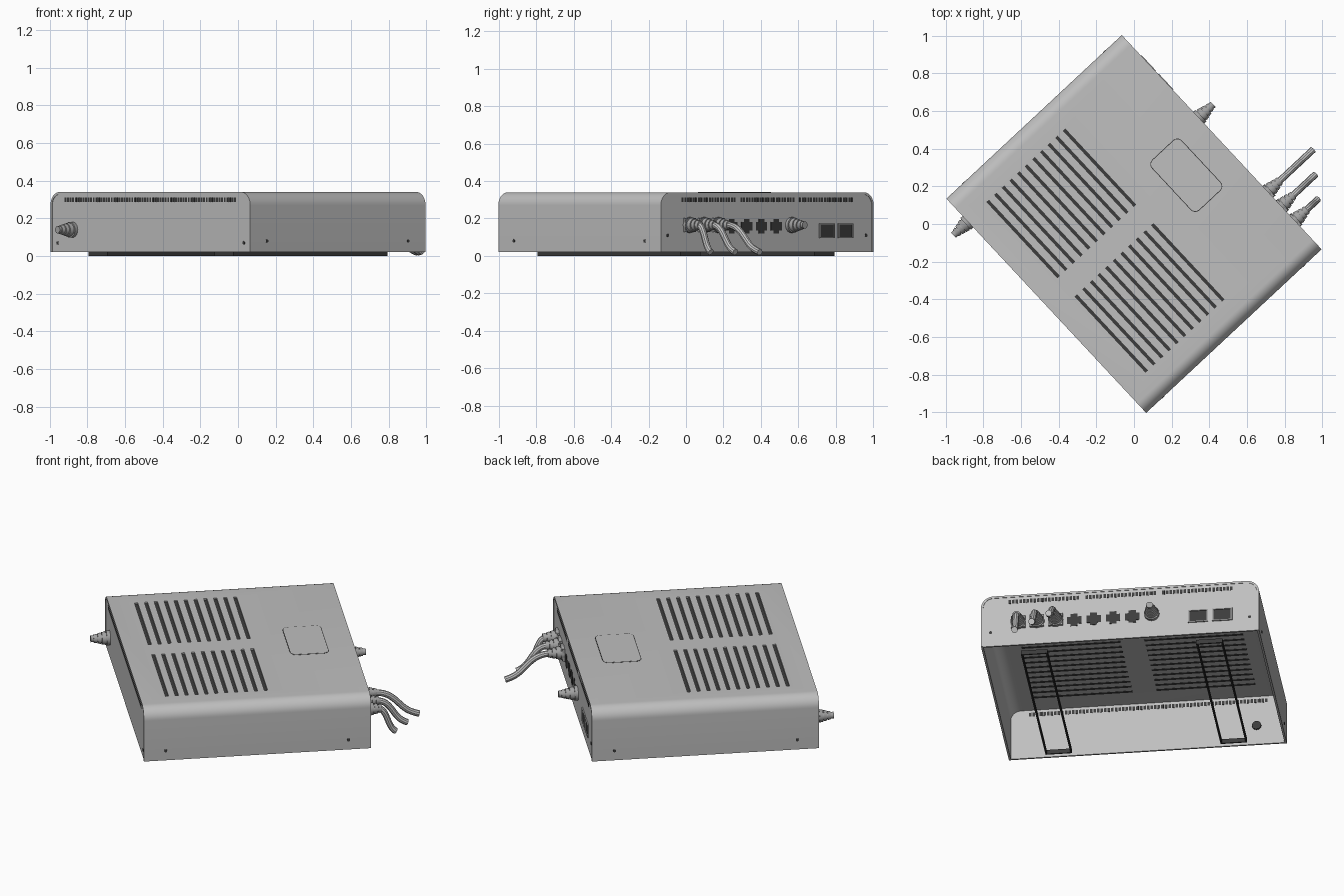
import bpy, bmesh, math
from mathutils import Matrix, Vector

if "Cube" in bpy.data.objects:
    bpy.data.objects.remove(bpy.data.objects["Cube"])

TURN = math.radians(-47)          # whole unit is turned on the ground
HX, HY, Z0, Z1, R, T = 0.778, 0.637, 0.022, 0.34, 0.07, 0.012


def material(name, v):
    m = bpy.data.materials.new(name)
    m.diffuse_color = (v, v, v, 1)
    m.use_nodes = True
    m.node_tree.nodes["Principled BSDF"].inputs["Base Color"].default_value = m.diffuse_color
    return m


GREY = material("case_grey", 0.52)
MID = material("connector_grey", 0.36)
LIGHT = material("cable_grey", 0.55)
DARK = material("dark_recess", 0.045)


def finish(bm, name, mat, smooth=False):
    bmesh.ops.recalc_face_normals(bm, faces=bm.faces)
    me = bpy.data.meshes.new(name)
    bm.to_mesh(me)
    bm.free()
    ob = bpy.data.objects.new(name, me)
    bpy.context.collection.objects.link(ob)
    ob.rotation_euler.z = TURN
    me.materials.append(mat)
    if smooth:
        shade(ob)
    return ob


def select(ob):
    bpy.ops.object.select_all(action='DESELECT')
    ob.select_set(True)
    bpy.context.view_layer.objects.active = ob


def shade(ob):
    select(ob)
    bpy.ops.object.shade_smooth_by_angle(angle=math.radians(35))


def boxes(name, mat, items):
    """items: (x0, x1, y0, y1, z0, z1)"""
    bm = bmesh.new()
    for x0, x1, y0, y1, z0, z1 in items:
        m = Matrix.Translation(((x0 + x1) / 2, (y0 + y1) / 2, (z0 + z1) / 2))
        m = m @ Matrix.Diagonal((x1 - x0, y1 - y0, z1 - z0, 1))
        bmesh.ops.create_cube(bm, size=1, matrix=m)
    return finish(bm, name, mat)


def arch(off, n=10):
    """Case outline in x/z, inset by off, from bottom left over the top."""
    r, pts = R - off, [(-HX + off, Z0)]
    for side, a0 in ((-1, 180), (1, 90)):
        for i in range(n + 1):
            a = math.radians(a0 - 90 * i / n)
            pts.append((side * (HX - R) + r * math.cos(a), Z1 - R + r * math.sin(a)))
    return pts + [(HX - off, Z0)]


def extrude(name, pts, y0, y1):
    bm = bmesh.new()
    f = bm.faces.new([bm.verts.new((x, y0, z)) for x, z in pts])
    g = bmesh.ops.extrude_face_region(bm, geom=[f])["geom"]
    bmesh.ops.translate(bm, vec=(0, y1 - y0, 0), verts=[v for v in g if isinstance(v, bmesh.types.BMVert)])
    return finish(bm, name, GREY)


def turned(name, mat, x, z, y, d, steps, seg=20):
    """Stack of cones along d * y; steps: (radius start, radius end, length)"""
    bm = bmesh.new()
    for r1, r2, h in steps:
        m = Matrix.Translation((x, y + d * h / 2, z)) @ Matrix.Rotation(-d * math.pi / 2, 4, 'X')
        bmesh.ops.create_cone(bm, cap_ends=True, segments=seg, radius1=r1, radius2=r2, depth=h, matrix=m)
        y += d * h
    return finish(bm, name, mat, True)


# Bent cover with two banks of cooling slots
cover = extrude("cover", arch(0) + arch(T)[::-1], -HY, HY)
slots = []
for i in range(11):
    y = -0.485 + i * 0.0555
    for x0, x1 in ((-0.62, -0.067), (0.067, 0.62)):
        slots.append((x0, x1, y - 0.009, y + 0.009))
cutter = boxes("slot_cutter", DARK, [s + (Z1 - 0.05, Z1 + 0.05) for s in slots])
cutter.hide_render = True
mod = cover.modifiers.new("slots", 'BOOLEAN')
mod.object, mod.operation, mod.solver = cutter, 'DIFFERENCE', 'EXACT'
select(cover)
bpy.ops.object.modifier_apply(modifier=mod.name)
bpy.data.objects.remove(cutter, do_unlink=True)
shade(cover)
boxes("slot_shadows", DARK, [s + (Z1 - T - 0.001, Z1 - 0.007) for s in slots])

# End panels sit just inside the cover
extrude("front_panel", arch(T * 0.7), -HY + 0.003, -HY + 0.013)
extrude("back_panel", arch(T * 0.7), HY - 0.013, HY - 0.003)


# Rounded square on top: thin dark seam under a plate
def rounded_plate(name, mat, hx, hy, r, z0, z1):
    bm = bmesh.new()
    vs = []
    for q, (sx, sy) in enumerate(((1, 1), (-1, 1), (-1, -1), (1, -1))):
        for i in range(7):
            a = math.radians(q * 90 + i * 15)
            vs.append(bm.verts.new((sx * (hx - r) + r * math.cos(a),
                                    0.38 + sy * (hy - r) + r * math.sin(a), z0)))
    f = bm.faces.new(vs)
    g = bmesh.ops.extrude_face_region(bm, geom=[f])["geom"]
    bmesh.ops.translate(bm, vec=(0, 0, z1 - z0), verts=[v for v in g if isinstance(v, bmesh.types.BMVert)])
    finish(bm, name, mat)


rounded_plate("lid_seam", DARK, 0.184, 0.109, 0.034, Z1 - 0.002, Z1 + 0.0008)
rounded_plate("lid_plate", GREY, 0.180, 0.105, 0.03, Z1 - 0.002, Z1 + 0.0016)


# Rows of small vents near the top of both panels
def vent_row(x0, x1, side):
    n = int((x1 - x0) / 0.02)
    ya, yb = sorted((side * (HY - 0.014), side * (HY - 0.002)))
    return [(x0 + i * 0.02, x0 + i * 0.02 + 0.014, ya, yb, 0.288, 0.312) for i in range(n)]


boxes("front_vents", DARK, vent_row(-0.67, 0.68, -1))
boxes("back_vents", DARK, vent_row(-0.63, -0.23, 1) + vent_row(-0.2, 0.2, 1) + vent_row(0.23, 0.63, 1))

# Foot rails: open frames under the case
rails = []
for s in (-1, 1):
    a, b, w, L = s * 0.42 - 0.004, s * 0.56 - 0.004, 0.008, 0.56
    for x in (a, b):
        rails.append((x, x + w, -L, L, 0, 0.026))
    for y in (-L, L - w):
        rails.append((min(a, b), max(a, b) + w, y, y + w, 0, 0.026))
boxes("foot_rails", DARK, rails)

# Screws on panels and sides
for s in (-1, 1):
    for x, z in ((-0.725, 0.07), (0.725, 0.07)):
        turned("panel_screw", DARK, x, z if s < 0 else 0.11, s * (HY - 0.006), s, [(0.009, 0.009, 0.005)], 12)
    for y in (-0.515, 0.51):
        bm = bmesh.new()
        m = Matrix.Translation((s * HX, y, 0.08)) @ Matrix.Rotation(math.pi / 2, 4, 'Y')
        bmesh.ops.create_cone(bm, cap_ends=True, segments=12, radius1=0.009, radius2=0.009, depth=0.004, matrix=m)
        finish(bm, "side_screw", DARK)

# Sockets on the back panel: four stepped jacks and two square ports
YB = HY - 0.004
jacks, frames = [], []
for x in (0.257, 0.148, 0.04, -0.068):
    jacks += [(x - 0.04, x + 0.04, YB, YB + 0.003, 0.135, 0.18),
              (x - 0.02, x + 0.02, YB, YB + 0.003, 0.12, 0.198)]
boxes("jack_sockets", DARK, jacks)
squares = []
for x in (-0.437, -0.572):
    squares.append((x - 0.05, x + 0.05, YB, YB + 0.003, 0.10, 0.17))
    for sx in (-1, 1):
        frames.append((x + sx * 0.052 - 0.004, x + sx * 0.052 + 0.004, YB, YB + 0.008, 0.096, 0.174))
    for z in (0.096, 0.168):
        frames.append((x - 0.05, x + 0.05, YB, YB + 0.008, z, z + 0.006))
boxes("square_ports", DARK, squares)
boxes("square_port_frames", MID, frames)

# Screw-on connectors: ribbed strain reliefs
RELIEF = [(0.042, 0.042, 0.02), (0.034, 0.034, 0.006), (0.038, 0.034, 0.02),
          (0.027, 0.027, 0.005), (0.032, 0.028, 0.018), (0.021, 0.021, 0.005), (0.026, 0.022, 0.018)]
turned("front_connector", MID, -0.61, 0.14, -HY + 0.003, -1, RELIEF + [(0.019, 0.019, 0.016)])
turned("front_connector_nut", DARK, -0.61, 0.14, -HY + 0.013, 1, [(0.026, 0.026, 0.01)], 12)
turned("back_connector", MID, -0.178, 0.165, YB, 1, RELIEF + [(0.019, 0.019, 0.016)])

# Three plugged cables drooping to the ground
for x, end in ((0.36, 0.965), (0.465, 0.885), (0.57, 0.805)):
    boxes("plug_body", MID, [(x - 0.04, x + 0.04, YB, YB + 0.015, 0.128, 0.202)])
    turned("cable_plug", MID, x, 0.165, YB, 1, RELIEF)
    y0, span = 0.70, end - 0.70
    cu = bpy.data.curves.new("cable", 'CURVE')
    cu.dimensions, cu.bevel_depth, cu.bevel_resolution, cu.use_fill_caps = '3D', 0.018, 3, True
    sp = cu.splines.new('NURBS')
    path = [(0, 0.165), (0.2, 0.165), (0.42, 0.14), (0.62, 0.075), (0.8, 0.035), (1, 0.02)]
    sp.points.add(len(path) - 1)
    for p, (t, z) in zip(sp.points, path):
        p.co = (x, y0 + t * span, z, 1)
    sp.use_endpoint_u, sp.order_u, sp.resolution_u = True, 4, 6
    ob = bpy.data.objects.new("cable", cu)
    bpy.context.collection.objects.link(ob)
    ob.rotation_euler.z = TURN
    cu.materials.append(LIGHT)
    select(ob)
    bpy.ops.object.convert(target='MESH')
    shade(bpy.context.object)
